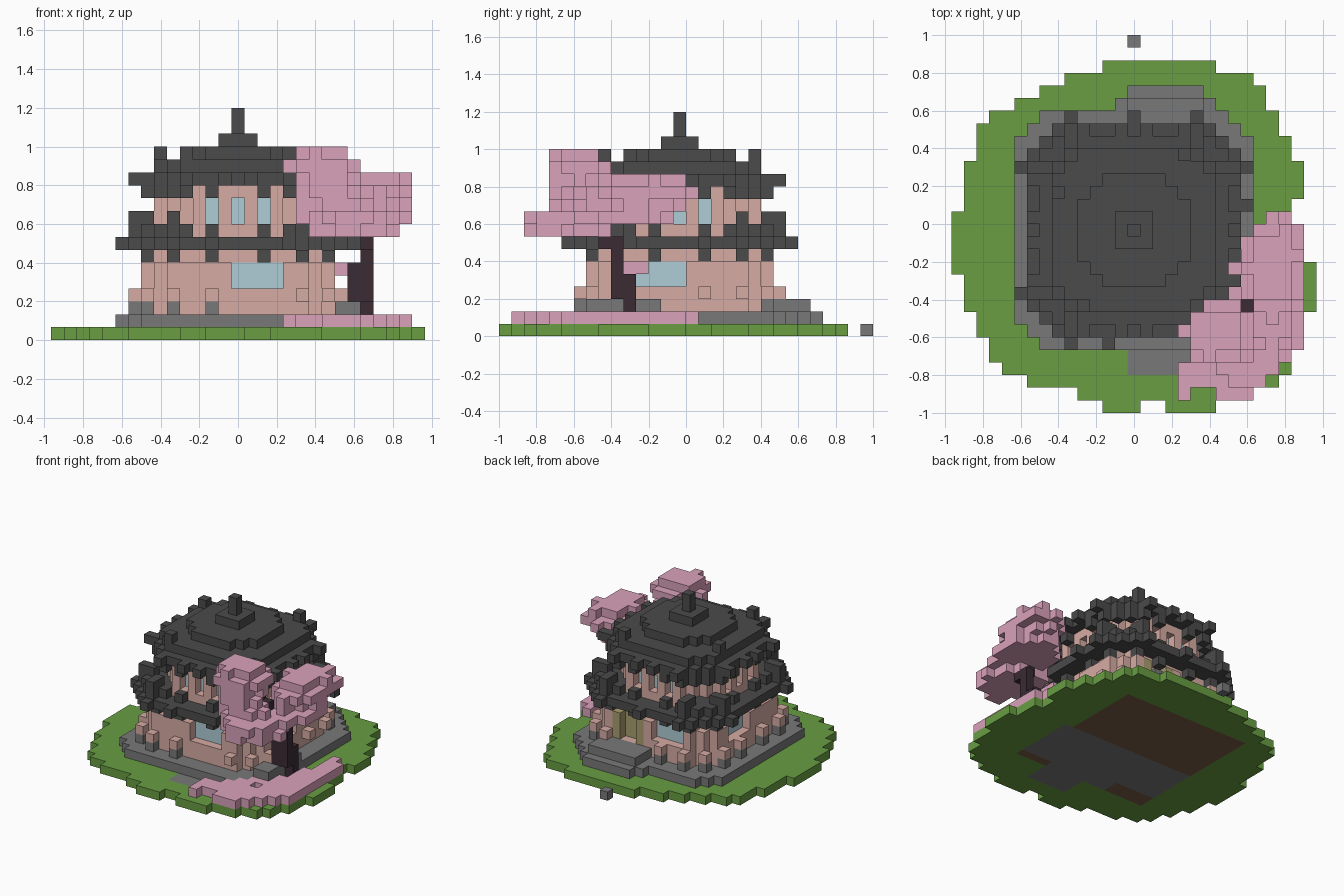
import bpy
import bmesh
import random
from itertools import product

random.seed(3)
U = 2 / 30            # size of one block
cells = {}            # block position -> part name
parts = {}            # part name -> material

old = bpy.data.objects.get("Cube")
if old:
    bpy.data.objects.remove(old)


def material(name, r, g, b):
    m = bpy.data.materials.new(name)
    m.use_nodes = True
    m.diffuse_color = (r, g, b, 1)
    bsdf = m.node_tree.nodes["Principled BSDF"]
    bsdf.inputs["Base Color"].default_value = (r, g, b, 1)
    bsdf.inputs["Roughness"].default_value = 0.9
    return m


GRASS = material("grass green", .14, .34, .055)
STONE = material("stone grey", .19, .19, .19)
SOIL = material("soil brown", .2, .11, .06)
PLASTER = material("plaster pink", .68, .41, .37)
TILE = material("roof charcoal", .07, .07, .07)
GLASS = material("window blue", .43, .61, .67)
DOOR = material("door beige", .4, .34, .16)
BARK = material("bark dark", .043, .024, .034)
BLOSSOM = material("blossom pink", .7, .36, .49)


def put(part, mat, positions):
    parts[part] = mat
    for p in positions:
        cells[p] = part


def block(xs, ys, zs):
    return product(xs, ys, zs)


def span(a, b):
    return range(a, b + 1)


def octagon(r, cut, zs):
    """Square slab of half-width r with its corners cut off."""
    s = span(-r, r)
    return [(i, j, k) for i, j, k in block(s, s, zs) if abs(i) + abs(j) <= 2 * r - cut]


def around(r, offsets, zs):
    """The same blocks repeated on all four sides at distance r."""
    return [p for a in offsets for k in zs
            for p in ((a, -r, k), (r, a, k), (a, r, k), (-r, a, k))]


def ellipsoid(c, size, rough=.2):
    box = [span(int(m - s) - 1, int(m + s) + 1) for m, s in zip(c, size)]
    return [p for p in block(*box)
            if sum(((q - m) / s) ** 2 for q, m, s in zip(p, c, size))
            < 1 + random.uniform(-rough, rough)]


def recess(part, mat, outer, inner):
    """Cut the outer wall blocks and set the pane one block behind."""
    for p in outer:
        cells.pop(p, None)
    put(part, mat, inner)


# Grass island, row by row from front to back
left = [2, 4, 8, 10, 11, 11, 12, 12, 13, 13, 13, 14, 14, 14, 14, 14,
        13, 13, 13, 13, 12, 12, 12, 11, 9, 7, 5, 2]
right = [6, 9, 11, 12, 12, 13, 13, 13, 14, 14, 14, 14, 13, 13, 13, 12,
         12, 13, 13, 13, 12, 12, 11, 11, 10, 10, 9, 6]
for row, (a, b) in enumerate(zip(left, right)):
    put("grass_island", GRASS, block(span(-a, b), [row - 14], [0]))
for i in (1, 2):
    cells.pop((i, -14, 0))
ground = set(cells)

# Ground under the house, front path and loose stone
put("stone_bed", STONE, block(span(-8, 8), span(-8, -1), [0]))
put("soil_bed", SOIL, block(span(-8, 7), span(0, 8), [0]))
put("soil_bed", SOIL, block(span(-8, -4), [-8, -7], [0]))
put("soil_bed", SOIL, block(span(5, 8), [-8], [0]))
put("front_path", STONE, block(span(0, 4), span(-11, -9), [0]))
put("loose_stone", STONE, [(0, 15, 0)])

# Stone terrace, back steps and tree planter
put("terrace", STONE, octagon(9, 2, [1]))
put("back_steps", STONE, block(span(0, 5), [10, 11], [1]))
put("back_steps", STONE, block(span(-1, 6), [10], [1]))
put("back_steps", STONE, block(span(0, 5), [8, 9, 10], [2]))
put("planter", STONE, block([8, 9], span(-7, -2), [2]))

# Small lantern posts along the terrace
lamps = [p for p in around(8, (-5, -2, 2, 5), [2])
         if p[:2] not in ((2, -8), (2, 8), (8, -2))]
lamps += [(x, y, 2) for x in (-7, 7) for y in (-7, 7)]
put("lantern_base", STONE, [p for p in lamps if p[0] < 5 or p[1] > 6])
put("lantern_top", PLASTER, [(i, j, 3) for i, j, k in lamps])

# Lower storey with windows and back door
put("lower_walls", PLASTER, octagon(7, 2, span(2, 5)))
put("lower_walls", PLASTER, octagon(6, 1, [6, 7]))
panes = [4, 5]
recess("lower_windows", GLASS, block(span(0, 3), [-7], panes), block(span(0, 3), [-6], panes))
recess("lower_windows", GLASS, block([7], span(-3, 0), panes), block([6], span(-3, 0), panes))
recess("lower_windows", GLASS, block([-7], span(0, 3), panes), block([-6], span(0, 3), panes))
recess("lower_windows", GLASS, block(span(-4, -1), [7], panes), block(span(-4, -1), [6], panes))
recess("back_door", DOOR, block([2, 3], [7], span(3, 5)), block([2, 3], [6], span(2, 5)))
put("door_frame", DOOR, block([1, 4], [7], span(3, 5)))

# Lower roof: flat eaves, raised corners, curled tips and brackets
eaves = [p for p in octagon(8, 2, [7]) if max(abs(p[0]), abs(p[1])) > 5]
eaves += [(x, y, 7) for x, y in ((-5, 9), (0, 9), (5, 9), (-5, -9), (-2, -9),
                                 (-9, 5), (-9, -5), (9, 2), (9, 5))]
eaves += [p for p in octagon(7, 1, [8]) if min(abs(p[0]), abs(p[1])) > 3]
eaves += around(8, (-5, 5), [8, 9]) + around(7, (-5, 5), [9])
eaves += around(7, (-2, 2), [8])
put("lower_roof", TILE, [p for p in eaves if p[0] - p[1] < 12])
put("lower_brackets", TILE, around(7, (-5, -2, 2, 5), [6]))

# Upper storey
put("upper_walls", PLASTER, octagon(6, 3, span(8, 11)))
recess("upper_windows", GLASS, around(6, (-2, 0, 2), [9, 10]), around(5, (-2, 0, 2), [9, 10]))

# Upper roof: stepped tiers, eave knobs, brackets, ridge posts and finial
put("upper_brackets", TILE, around(7, (-4, -2, 2, 4), [11]) + around(6, (-5, 5), [11]))
tiers = octagon(7, 3, [12]) + octagon(6, 2, [13]) + octagon(4, 2, [14])
put("upper_roof", TILE, tiers)
put("eave_knobs", TILE, around(8, (-4, -1, 1, 4), [12]))
for x, y in ((-6, 3), (-4, -6), (4, 6)):
    put("ridge_posts", TILE, block([x], [y], [13, 14]))
put("finial", TILE, octagon(1, 0, [15]) + [(0, 0, 16), (0, 0, 17)])

# Blossom tree: crown clumps, leaning trunk, fallen petals
clumps = [((6.6, -8.2, 12.8), (2.7, 2.6, 1.7)), ((7, -9, 10.8), (2.3, 1.6, 1.6)),
          ((11, -2.7, 11), (2.5, 4.1, 1.6)), ((10.6, -4.6, 9.2), (2.8, 3.8, 1.1)),
          ((8.8, -8.6, 8.7), (3.6, 3.9, 1.4))]
for centre, size in clumps:
    put("blossom_crown", BLOSSOM, [p for p in ellipsoid(centre, size)
                                   if p[:2] != (9, -6) or p[2] < 8])
put("blossom_twig", BLOSSOM, [(8, -4, 5), (8, -3, 5)])
put("petals", BLOSSOM, [(i, j, 1) for i, j, k in sorted(ground)
                        if i > 3 and j < 2 and 11.3 < (i * i + j * j) ** .5 < 15.9
                        and abs(i) < 14 and j > -14 and random.random() < .9])
trunk = [(10, -4, k) for k in span(1, 4)] + list(block([9, 10], [-5], span(3, 5)))
trunk += [(10, -5, k) for k in (6, 7)] + [(10, -6, 7), (9, -6, 8), (9, -6, 9)]
trunk += [(9, -7, 10), (8, -7, 10), (8, -7, 11)]
put("tree_trunk", BARK, trunk)

# Turn each part into one mesh made of its exposed block faces
AXES = [(1, 0, 0), (0, 1, 0), (0, 0, 1)]
CORNERS = [(-1, -1), (1, -1), (1, 1), (-1, 1)]


def face_corners(p, axis, sign):
    b, c = (axis + 1) % 3, (axis + 2) % 3
    for s, t in CORNERS[::sign]:
        q = [2 * v for v in p]
        q[axis] += sign
        q[b] += s
        q[c] += t
        yield tuple(q)


def build(name, mat):
    bm = bmesh.new()
    verts = {}
    for p in [p for p, part in cells.items() if part == name]:
        for axis, sign in product(range(3), (-1, 1)):
            if tuple(v + sign * d for v, d in zip(p, AXES[axis])) in cells:
                continue
            loop = []
            for q in face_corners(p, axis, sign):
                if q not in verts:
                    x, y, z = (v * U / 2 for v in q)
                    verts[q] = bm.verts.new((x, y - U / 2, z + U / 2))
                loop.append(verts[q])
            bm.faces.new(loop)
    if bm.faces:
        mesh = bpy.data.meshes.new(name)
        bm.to_mesh(mesh)
        mesh.materials.append(mat)
        bpy.context.collection.objects.link(bpy.data.objects.new(name, mesh))
    bm.free()


for part_name, part_mat in parts.items():
    build(part_name, part_mat)
